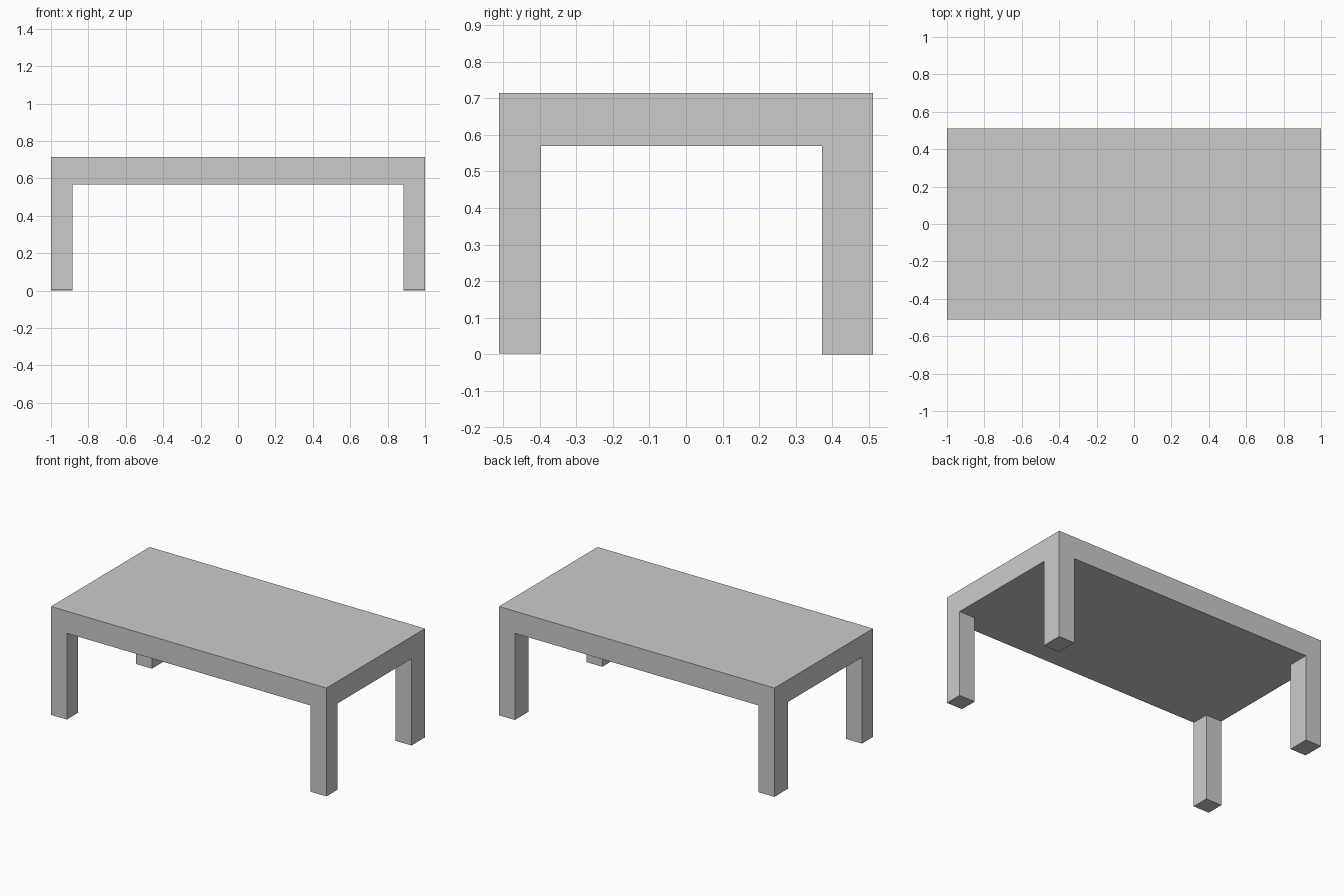
import bpy
import bmesh

if "Cube" in bpy.data.objects:
    bpy.data.objects.remove(bpy.data.objects["Cube"])

X, Y = 1.0, 0.511            # half length and half depth
TOP, UNDER = 0.714, 0.569    # tabletop upper and lower heights
LEG_X, FRONT_Y, BACK_Y = 0.115, 0.115, 0.14   # leg widths
FRONT_FOOT = 0.003           # front feet stop a hair above the floor

xs = [-X, -X + LEG_X, X - LEG_X, X]
ys = [-Y, -Y + FRONT_Y, Y - BACK_Y, Y]

bm = bmesh.new()

# Underside: 3 x 3 patches whose corner patches match the leg sections
v = [[bm.verts.new((x, y, UNDER)) for x in xs] for y in ys]
patches = [[bm.faces.new((v[j][i], v[j + 1][i], v[j + 1][i + 1], v[j][i + 1]))
            for i in range(3)] for j in range(3)]


def extrude(faces, z):
    """Extrude faces vertically to height z."""
    geom = bmesh.ops.extrude_face_region(bm, geom=faces)["geom"]
    for e in geom:
        if isinstance(e, bmesh.types.BMVert):
            e.co.z = z


# Tabletop slab, keeping the underside patches
all_patches = [f for row in patches for f in row]
geom = bmesh.ops.extrude_face_region(bm, geom=all_patches, use_keep_orig=True)["geom"]
for e in geom:
    if isinstance(e, bmesh.types.BMVert):
        e.co.z = TOP

# Legs: pull the corner patches down, removing the patch each one came from
for j, foot in ((0, FRONT_FOOT), (2, 0.0)):
    for i in (0, 2):
        face = patches[j][i]
        extrude([face], foot)
        if face.is_valid:
            bmesh.ops.delete(bm, geom=[face], context='FACES_ONLY')

# Merge the coplanar patches into clean flat faces
bmesh.ops.recalc_face_normals(bm, faces=bm.faces)
bmesh.ops.dissolve_limit(bm, angle_limit=0.01, verts=bm.verts, edges=bm.edges)

mesh = bpy.data.meshes.new("table")
bm.to_mesh(mesh)
bm.free()
bpy.context.collection.objects.link(bpy.data.objects.new("table", mesh))
